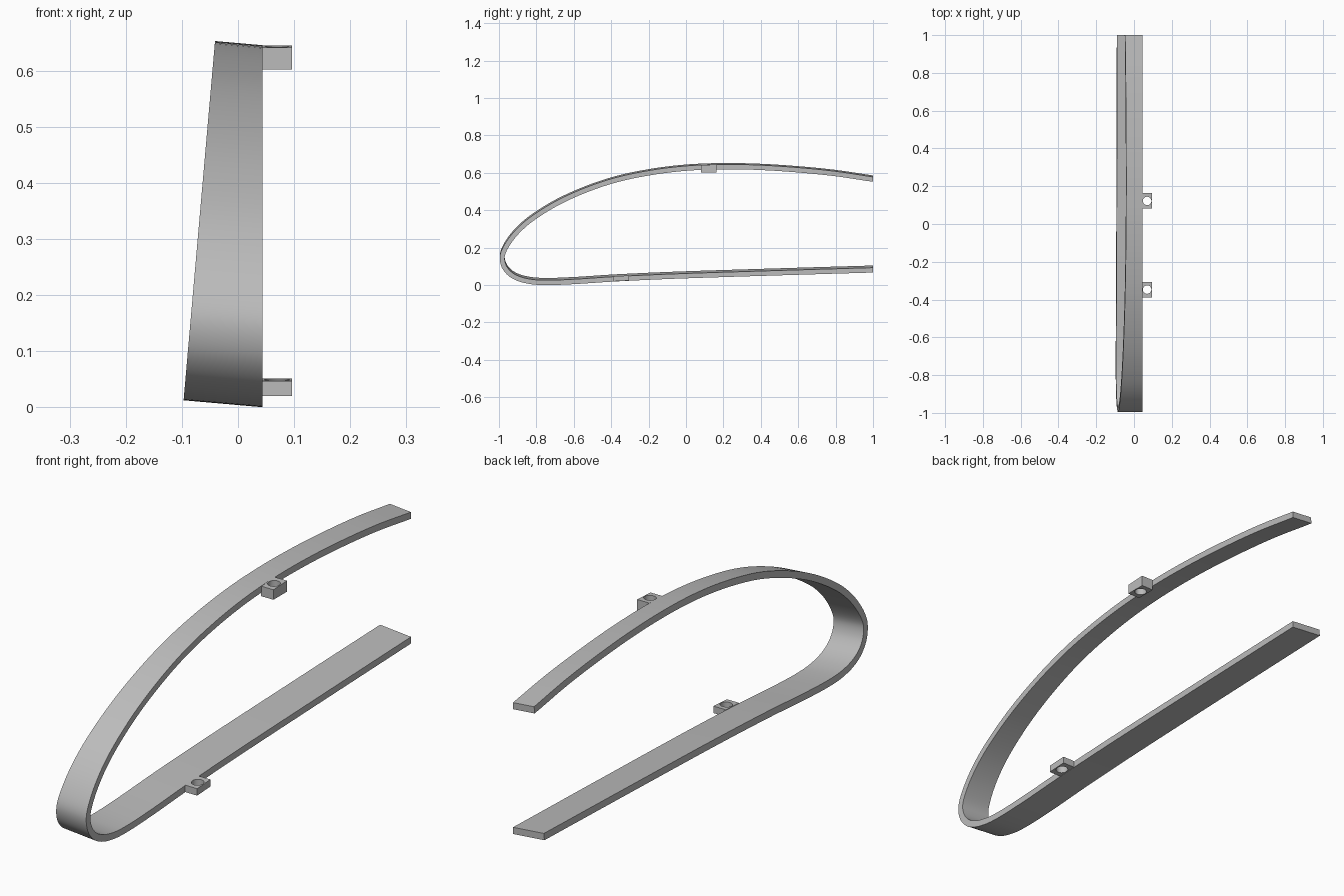
import bpy, bmesh, math
from mathutils import Vector

cube = bpy.data.objects.get("Cube")
if cube:
    bpy.data.objects.remove(cube)

GREY = (0.5, 0.5, 0.5, 1)
mat = bpy.data.materials.new("plain grey")
mat.use_nodes = True
mat.diffuse_color = GREY
mat.node_tree.nodes["Principled BSDF"].inputs["Base Color"].default_value = GREY

THICK = 0.026   # band thickness
EDGE = 0.044    # straight side of the band
TILT = 0.0875   # lean of the other side

# Outer outline in (y, z), from upper tail round the nose to lower tail
OUTLINE = [(1, .578), (.8, .608), (.6, .628), (.4, .641), (.2, .645), (0, .637),
           (-.2, .612), (-.4, .568), (-.6, .495), (-.75, .418), (-.88, .325),
           (-.96, .233), (-.995, .155), (-.985, .095), (-.95, .05), (-.9, .022),
           (-.83, .005), (-.75, 0), (-.6, .005), (-.4, .018), (-.2, .028),
           (0, .036), (.5, .052), (1, .067)]


def smooth_path(points, steps=6):
    """Centripetal spline through the points, with tangents set by spacing."""
    p = [Vector(q) for q in points]
    p = [2 * p[0] - p[1]] + p + [2 * p[-1] - p[-2]]
    out = []
    for a, b, c, d in zip(p, p[1:], p[2:], p[3:]):
        t1, t2, t3 = (math.sqrt((v - u).length) for u, v in ((a, b), (b, c), (c, d)))
        m1 = t2 * ((b - a) / t1 - (c - a) / (t1 + t2) + (c - b) / t2)
        m2 = t2 * ((c - b) / t2 - (d - b) / (t2 + t3) + (d - c) / t3)
        for i in range(steps):
            t = i / steps
            s = t * t * (3 - 2 * t)
            out.append(b * (1 - s) + c * s + m1 * t * (1 - t) ** 2 - m2 * t * t * (1 - t))
    return out + [p[-2]]


def finish(name, bm):
    bmesh.ops.recalc_face_normals(bm, faces=bm.faces)
    mesh = bpy.data.meshes.new(name)
    bm.to_mesh(mesh)
    bm.free()
    mesh.materials.append(mat)
    obj = bpy.data.objects.new(name, mesh)
    bpy.context.collection.objects.link(obj)
    bpy.ops.object.select_all(action="DESELECT")
    obj.select_set(True)
    bpy.context.view_layer.objects.active = obj
    bpy.ops.object.shade_smooth_by_angle(angle=math.radians(30))
    return obj


def far_point(y, z):
    """Slide a point of the straight side along the tilt to the leaning side."""
    x = (-0.097 + TILT * (z - 0.012 + TILT * EDGE)) / (1 + TILT * TILT)
    return x, y, z + TILT * (EDGE - x)


# Curved band: rectangular cross-section carried along the outline
outer = smooth_path(OUTLINE)
inner = []
for i, q in enumerate(outer):
    along = (outer[min(i + 1, len(outer) - 1)] - outer[max(i - 1, 0)]).normalized()
    inner.append(q + THICK * Vector((-along.y, along.x)))
inner[0].x = inner[-1].x = 1

bm = bmesh.new()
rings = []
for o, n in zip(outer, inner):
    corners = [(EDGE, *o), far_point(*o), far_point(*n), (EDGE, *n)]
    rings.append([bm.verts.new(c) for c in corners])
for r, s in zip(rings, rings[1:]):
    for k in range(4):
        j = (k + 1) % 4
        bm.faces.new((r[k], r[j], s[j], s[k]))
bm.faces.new(rings[0])
bm.faces.new(rings[-1])
finish("curved_band", bm)


# Drilled lugs on the straight side
def lug(name, y, bottom, top, low_slope, top_slope, n=32):
    cx, hx, hy, radius = 0.0695, 0.0265, 0.041, 0.0225
    bm = bmesh.new()
    loops = []
    for z, slope, hole in ((bottom, low_slope, False), (top, top_slope, False),
                           (top, top_slope, True), (bottom, low_slope, True)):
        loop = []
        for i in range(n):
            a = math.tau * i / n
            c, s = math.cos(a), math.sin(a)
            m = max(abs(c), abs(s))
            dx, dy = (radius * c, radius * s) if hole else (hx * c / m, hy * s / m)
            loop.append(bm.verts.new((cx + dx, y + dy, z + slope * dy)))
        loops.append(loop)
    for k in range(4):
        a, b = loops[k], loops[(k + 1) % 4]
        for i in range(n):
            j = (i + 1) % n
            bm.faces.new((a[i], a[j], b[j], b[i]))
    finish(name, bm)


lug("upper_lug", 0.122, 0.602, 0.643, 0, 0.05)
lug("lower_lug", -0.347, 0.022, 0.049, 0.055, 0.055)
